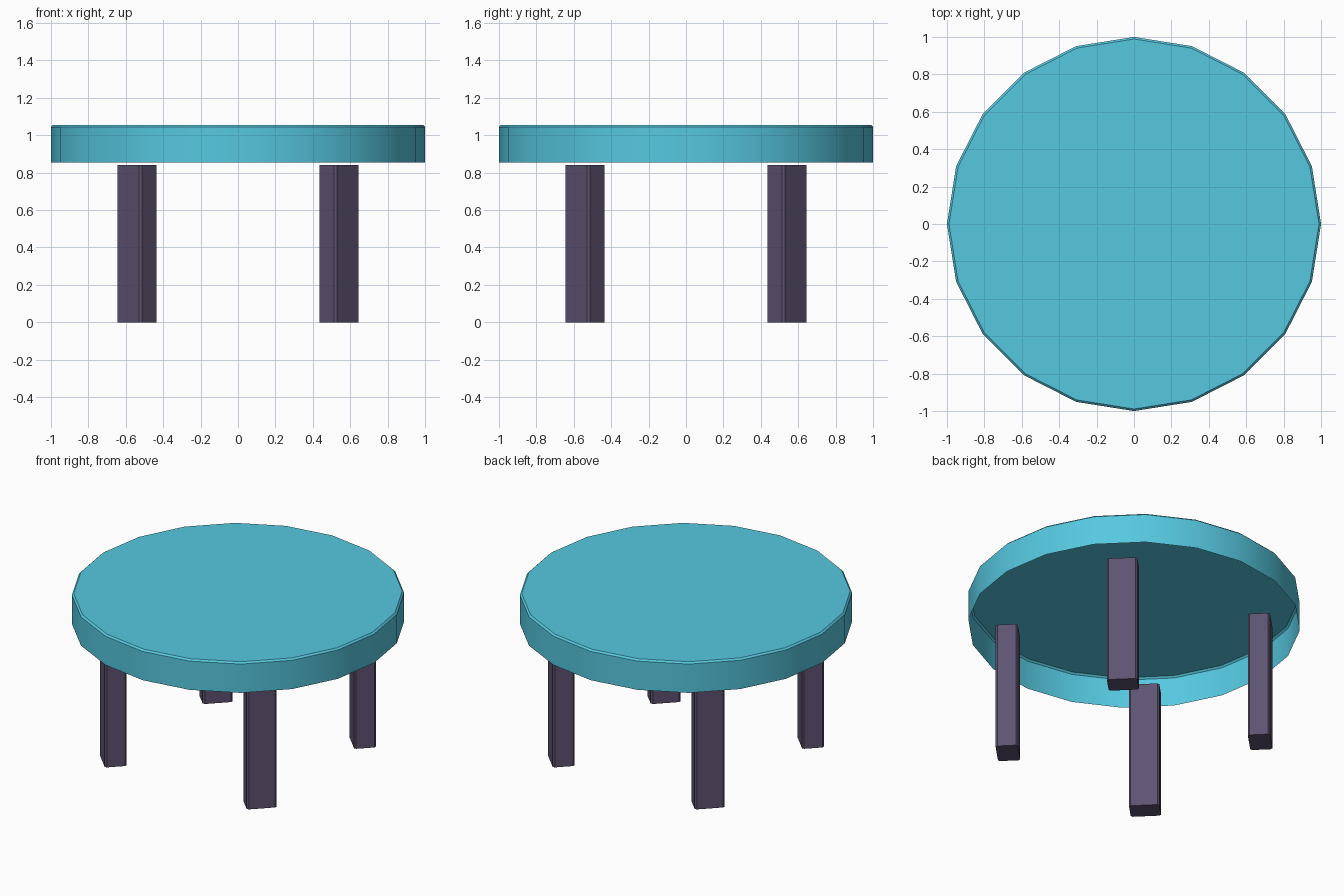
import bpy, bmesh, math
from mathutils import Matrix

if "Cube" in bpy.data.objects:
    bpy.data.objects.remove(bpy.data.objects["Cube"])


def material(name, rgb):
    m = bpy.data.materials.new(name)
    m.diffuse_color = (*rgb, 1.0)
    m.use_nodes = True
    m.node_tree.nodes["Principled BSDF"].inputs["Base Color"].default_value = m.diffuse_color
    return m


def make_object(name, bm, mat):
    bmesh.ops.recalc_face_normals(bm, faces=bm.faces)
    mesh = bpy.data.meshes.new(name)
    bm.to_mesh(mesh)
    bm.free()
    mesh.materials.append(mat)
    obj = bpy.data.objects.new(name, mesh)
    bpy.context.collection.objects.link(obj)
    return obj


teal = material("teal", (0.093, 0.578, 0.745))
purple = material("dark purple", (0.109, 0.087, 0.165))

# Table top: 20-sided shell, open underneath, with a small chamfer at the top
SIDES = 20
profile = [(1.0, 0.853), (1.0, 1.044), (0.989, 1.055)]  # radius, height
bm = bmesh.new()
rings = []
for r, z in profile:
    rings.append([bm.verts.new((r * math.cos(math.tau * i / SIDES),
                                r * math.sin(math.tau * i / SIDES), z))
                  for i in range(SIDES)])
for low, high in zip(rings, rings[1:]):
    for i in range(SIDES):
        j = (i + 1) % SIDES
        bm.faces.new((low[i], low[j], high[j], high[i]))
cap = bm.faces.new(rings[-1])
bmesh.ops.recalc_face_normals(bm, faces=bm.faces)
if cap.normal.z < 0:
    bmesh.ops.reverse_faces(bm, faces=bm.faces)
top = make_object("table_top", bm, teal)
bpy.context.view_layer.objects.active = top
top.select_set(True)
bpy.ops.object.shade_smooth_by_angle(angle=math.radians(30))
top.select_set(False)

# Four legs: chamfered boxes turned to face outward, just short of the top
DEPTH, WIDTH, HEIGHT = 0.134, 0.183, 0.842
for k, name in enumerate(("back_right", "back_left", "front_left", "front_right")):
    bm = bmesh.new()
    bmesh.ops.create_cube(bm, size=1.0)
    bmesh.ops.scale(bm, vec=(DEPTH, WIDTH, HEIGHT), verts=bm.verts)
    upright = [e for e in bm.edges
               if abs(e.verts[0].co.z - e.verts[1].co.z) > 0.5]
    bmesh.ops.bevel(bm, geom=upright, offset=0.011, segments=1, affect='EDGES')
    bmesh.ops.translate(bm, vec=(0.539 * math.sqrt(2), 0, HEIGHT / 2), verts=bm.verts)
    turn = Matrix.Rotation(math.radians(45 + 90 * k), 4, 'Z')
    bmesh.ops.transform(bm, matrix=turn, verts=bm.verts)
    make_object(name + "_leg", bm, purple)
